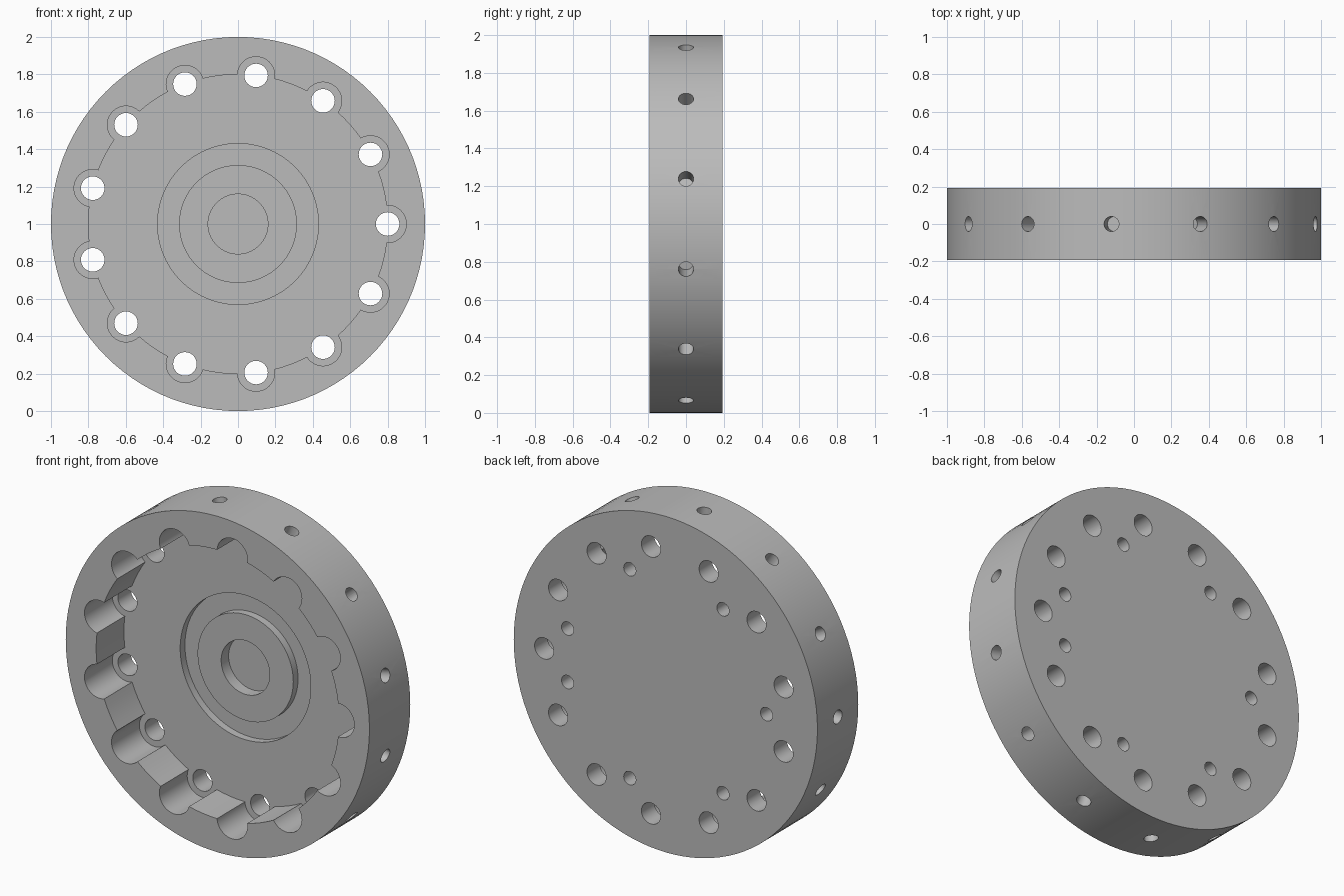
import bpy, bmesh, math
from mathutils import Matrix, Vector

if "Cube" in bpy.data.objects:
    bpy.data.objects.remove(bpy.data.objects["Cube"])

COUNT = 13
STEP = math.tau / COUNT
HALF = 0.192            # half the disc thickness
FLOOR = 0.07            # y of the pocket floor
CENTRE = Vector((0, 0, 1))

grey = bpy.data.materials.new("plain grey")
grey.use_nodes = True
grey.diffuse_color = (0.5, 0.5, 0.5, 1)
grey.node_tree.nodes["Principled BSDF"].inputs["Base Color"].default_value = (0.5, 0.5, 0.5, 1)


def finish(bm, name):
    bmesh.ops.recalc_face_normals(bm, faces=bm.faces)
    mesh = bpy.data.meshes.new(name)
    bm.to_mesh(mesh)
    bm.free()
    mesh.materials.append(grey)
    ob = bpy.data.objects.new(name, mesh)
    bpy.context.collection.objects.link(ob)
    return ob


def radial(angle):
    return Vector((math.cos(angle), 0, math.sin(angle)))


def add_rod(bm, start, end, radius, sides):
    axis = end - start
    turn = axis.to_track_quat('Z', 'Y').to_matrix().to_4x4()
    place = Matrix.Translation((start + end) / 2) @ turn
    bmesh.ops.create_cone(bm, cap_ends=True, segments=sides, radius1=radius,
                          radius2=radius, depth=axis.length, matrix=place)


def axial_cutter(name, angles, ring, radius, y0, y1, sides=32):
    bm = bmesh.new()
    for a in angles:
        p = CENTRE + radial(a) * ring
        add_rod(bm, p + Vector((0, y0, 0)), p + Vector((0, y1, 0)), radius, sides)
    return finish(bm, name)


# Turned body: rim, pocket, ring groove, raised boss and centre bore
profile = [(0, FLOOR + 0.07), (0.16, FLOOR + 0.07), (0.16, FLOOR), (0.315, FLOOR),
           (0.315, FLOOR + 0.045), (0.43, FLOOR + 0.045), (0.43, FLOOR),
           (0.8, FLOOR), (0.8, -HALF), (1, -HALF), (1, HALF), (0, HALF)]
bm = bmesh.new()
verts = [bm.verts.new((r, y, 1)) for r, y in profile]
edges = [bm.edges.new(pair) for pair in zip(verts, verts[1:])]
bmesh.ops.spin(bm, geom=verts + edges, cent=CENTRE, axis=(0, 1, 0),
               angle=math.tau, steps=COUNT * 8, use_duplicate=False)
bmesh.ops.remove_doubles(bm, verts=bm.verts, dist=0.0001)
bmesh.ops.dissolve_limit(bm, angle_limit=0.01, verts=bm.verts, edges=bm.edges)
body = finish(bm, "wheel_body")

# Cutters: wall scallops, through holes, back screw holes, rim holes
all_angles = [k * STEP for k in range(COUNT)]
back_angles = [k * STEP / 2 for k in (-9, -5, -1, 1, 5, 9, 13)]
cutters = [
    axial_cutter("scallop_cutter", all_angles, 0.8, 0.1, -0.4, FLOOR, 48),
    axial_cutter("through_hole_cutter", all_angles, 0.8, 0.063, -0.5, 0.5),
    axial_cutter("back_hole_cutter", back_angles, 0.665, 0.04, HALF - 0.09, 0.4),
]
bm = bmesh.new()
for a in all_angles:
    d = radial(a + STEP / 2)
    add_rod(bm, CENTRE + d * 0.85, CENTRE + d * 1.1, 0.04, 32)
cutters.append(finish(bm, "rim_hole_cutter"))

for cutter in cutters:
    mod = body.modifiers.new(cutter.name, 'BOOLEAN')
    mod.operation = 'DIFFERENCE'
    mod.solver = 'EXACT'
    mod.object = cutter

# Bake the cuts and drop the cutters
bpy.context.view_layer.update()
cut = bpy.data.meshes.new_from_object(
    body.evaluated_get(bpy.context.evaluated_depsgraph_get()))
body.modifiers.clear()
body.data = cut
for cutter in cutters:
    bpy.data.objects.remove(cutter)

for ob in bpy.context.selected_objects:
    ob.select_set(False)
body.select_set(True)
bpy.context.view_layer.objects.active = body
bpy.ops.object.shade_smooth_by_angle(angle=math.radians(30))
